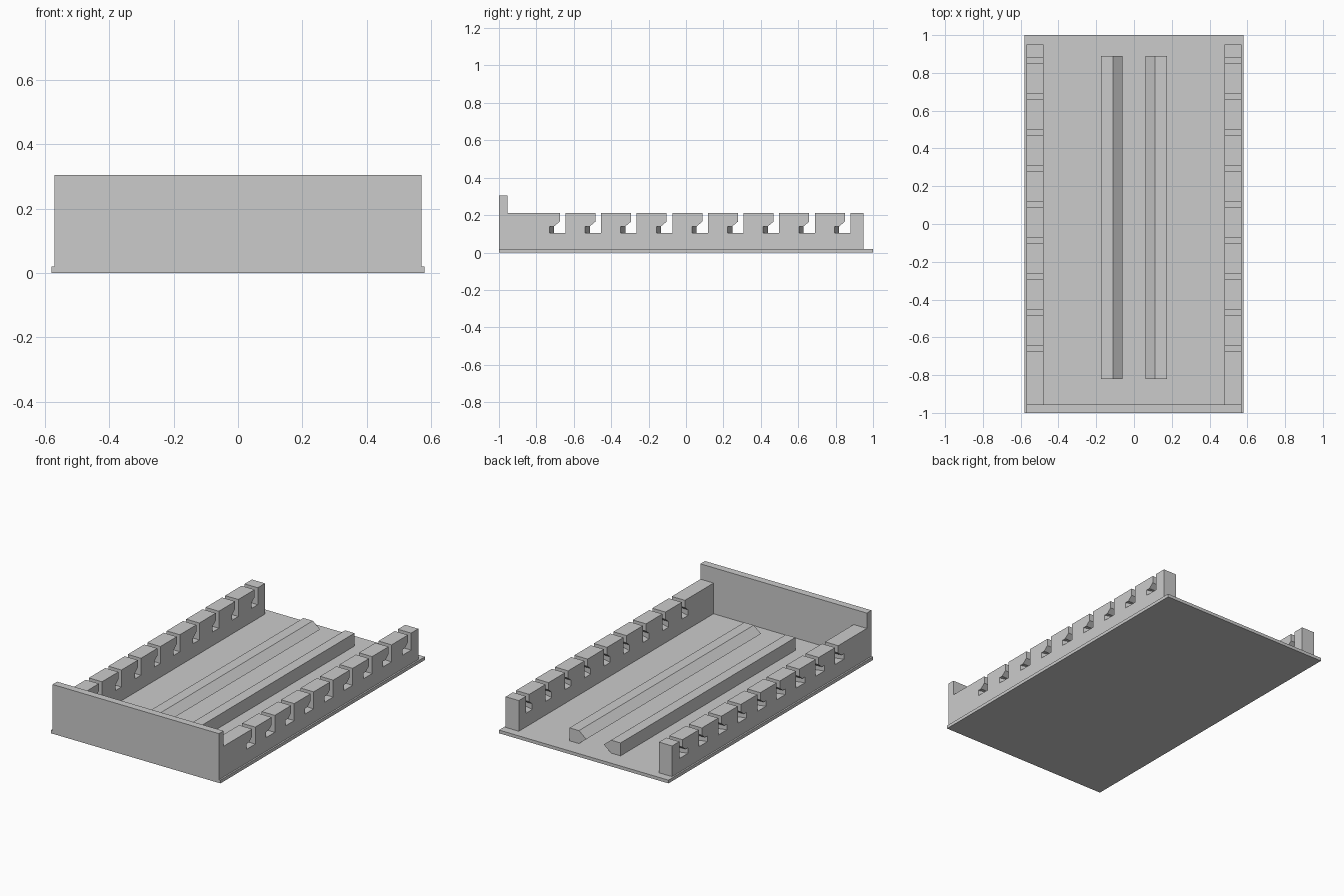
import bpy, bmesh

cube = bpy.data.objects.get("Cube")
if cube:
    bpy.data.objects.remove(cube, do_unlink=True)

grey = bpy.data.materials.new("plain_grey")
grey.use_nodes = True
colour = (0.6, 0.6, 0.6, 1)
grey.diffuse_color = colour
grey.node_tree.nodes["Principled BSDF"].inputs["Base Color"].default_value = colour


def loft(name, ring_a, ring_b):
    """Join two matching outlines with side walls and cap both ends."""
    bm = bmesh.new()
    a = [bm.verts.new(p) for p in ring_a]
    b = [bm.verts.new(p) for p in ring_b]
    bm.faces.new(a)
    bm.faces.new(b[::-1])
    for i in range(len(a)):
        j = (i + 1) % len(a)
        bm.faces.new((a[j], a[i], b[i], b[j]))
    bmesh.ops.remove_doubles(bm, verts=bm.verts, dist=1e-5)
    bmesh.ops.recalc_face_normals(bm, faces=bm.faces)
    mesh = bpy.data.meshes.new(name)
    bm.to_mesh(mesh)
    bm.free()
    mesh.materials.append(grey)
    obj = bpy.data.objects.new(name, mesh)
    bpy.context.collection.objects.link(obj)
    return obj


def box(name, half_x, y0, y1, z0, z1):
    ring = [(-half_x, z0), (half_x, z0), (half_x, z1), (-half_x, z1)]
    loft(name, [(x, y0, z) for x, z in ring], [(x, y1, z) for x, z in ring])


def rail_outline(x, foot):
    """Side rail outline with hooked notches; foot is the depth of the hook toe."""
    top = 0.21
    pts = [(-0.955, 0.02), (-0.955, top)]
    for k in range(9):
        e = -0.645 + 0.1905 * k
        pts += [(e - 0.03, top), (e - 0.03, 0.165), (e - 0.06, 0.14),
                (e - foot, 0.14), (e - foot, 0.105), (e, 0.105), (e, top)]
    pts += [(0.95, top), (0.95, 0.02)]
    return [(x, y, z) for y, z in pts]


# Base plate and front wall
box("base_plate", 0.58, -1, 1, 0, 0.02)
box("front_wall", 0.57, -1, -0.955, 0.02, 0.305)

# Lipped guide ridge cross-section
ridge = [(0.175, 0.02), (0.175, 0.1), (0.11, 0.1), (0.06, 0.06), (0.11, 0.02)]

for side, s in (("left", 1), ("right", -1)):
    # Notched rails, with the hook toe narrowing inwards
    loft(side + "_notched_rail",
         rail_outline(s * 0.57, 0.085), rail_outline(s * 0.48, 0.0601))
    # Centre guide ridges
    loft(side + "_guide_ridge",
         [(s * x, -0.82, z) for x, z in ridge],
         [(s * x, 0.89, z) for x, z in ridge])
